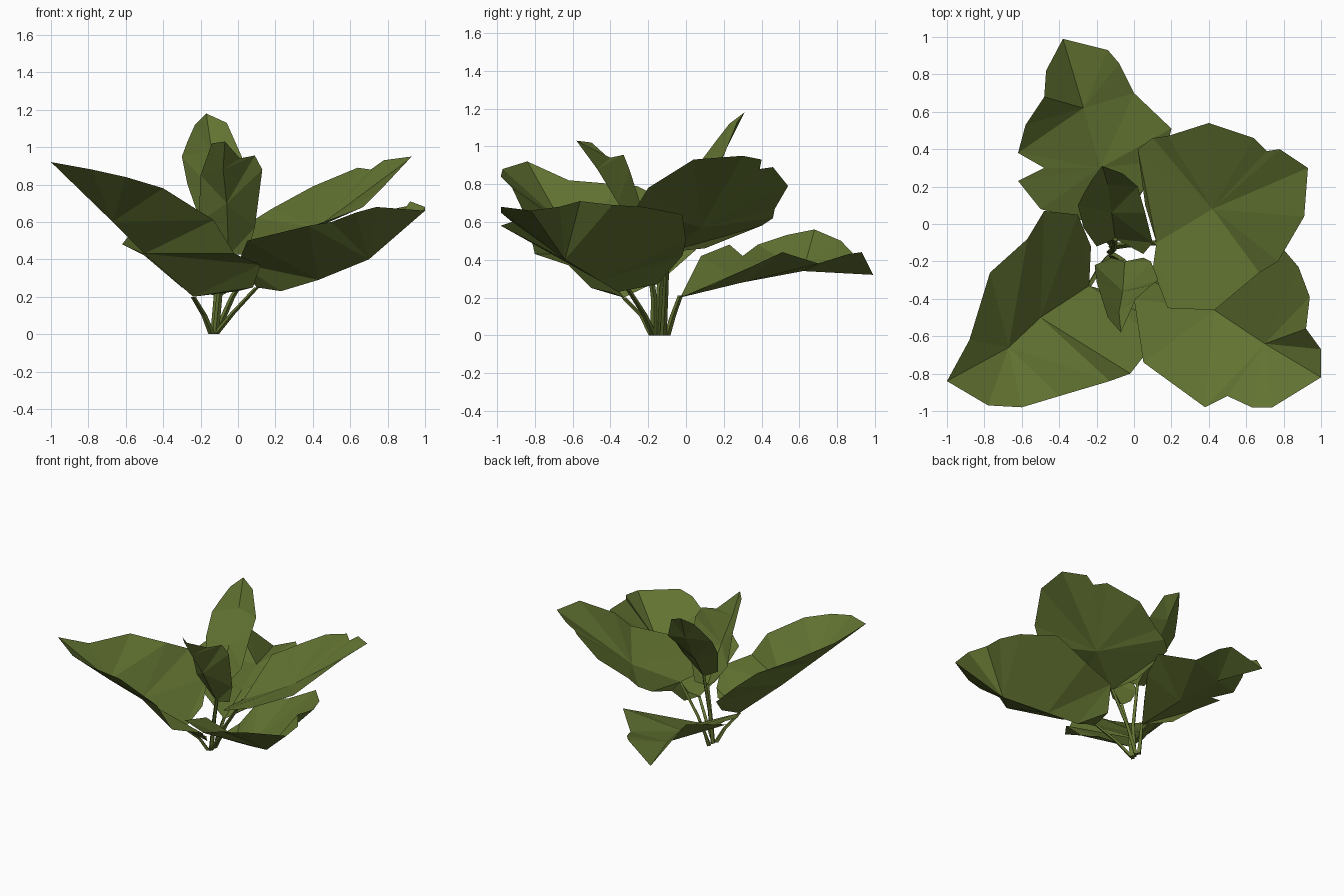
import bpy, bmesh
from mathutils import Vector

green = bpy.data.materials.new("olive leaf green")
green.diffuse_color = (0.122, 0.172, 0.031, 1)


def finish(bm, name):
    me = bpy.data.meshes.new(name)
    bm.to_mesh(me)
    bm.free()
    me.materials.append(green)
    ob = bpy.data.objects.new(name, me)
    bpy.context.collection.objects.link(ob)


def fractions(vs):
    d = [0.0]
    for a, b in zip(vs, vs[1:]):
        d.append(d[-1] + (a.co - b.co).length)
    return [x / d[-1] for x in d]


def blade_half(bm, rib, edge, flip):
    # zip triangles between the midrib and one margin of the blade
    edge = [rib[0]] + edge + [rib[-1]]
    fr, fe = fractions(rib), fractions(edge)
    i = j = 0
    while i < len(rib) - 1 or j < len(edge) - 1:
        step_rib = j == len(edge) - 1 or (i < len(rib) - 1 and fr[i + 1] < fe[j + 1])
        if step_rib:
            tri = (rib[i], rib[i + 1], edge[j])
            i += 1
        else:
            tri = (rib[i], edge[j + 1], edge[j])
            j += 1
        if len(set(tri)) == 3:
            bm.faces.new(tri[::-1] if flip else tri)


def leaf(name, rib, left, right):
    bm = bmesh.new()
    r, a, b = [[bm.verts.new(p) for p in pts] for pts in (rib, left, right)]
    blade_half(bm, r, a, False)
    blade_half(bm, r, b, True)
    finish(bm, name)


def stem(name, pts, radius=0.018):
    # four-sided tapering stalk
    bm = bmesh.new()
    rings = []
    for k, p in enumerate(pts):
        p = Vector(p)
        s = radius * (1 - 0.25 * k / (len(pts) - 1))
        rings.append([bm.verts.new(p + Vector(o) * s)
                      for o in ((1, 0, 0), (0, 1, 0), (-1, 0, 0), (0, -1, 0))])
    for a, b in zip(rings, rings[1:]):
        for k in range(4):
            m = (k + 1) % 4
            bm.faces.new((a[k], a[m], b[m], b[k]))
    bm.faces.new(rings[0][::-1])
    bm.faces.new(rings[-1])
    finish(bm, name)


# broad outer leaves: midrib, left margin, right margin
leaf("front_left_leaf",
     [(-.24, -.33, .2), (-.5, -.5, .43), (-.67, -.66, .6), (-1, -.84, .92)],
     [(-.23, -.12, .3), (-.3, .05, .45), (-.48, .07, .62), (-.57, -.08, .7),
      (-.77, -.26, .79), (-.88, -.62, .82)],
     [(0, -.4, .23), (.08, -.5, .25), (.12, -.62, .37), (-.02, -.8, .43), (-.13, -.84, .61),
      (-.4, -.92, .78), (-.6, -.98, .84), (-.78, -.97, .88)])

leaf("front_right_leaf",
     [(.1, -.31, .25), (.23, -.36, .23), (.43, -.46, .29), (.7, -.64, .4), (1, -.82, .66)],
     [(.12, -.15, .27), (.2, -.02, .42), (.45, 0, .5), (.7, -.02, .64),
      (.88, -.23, .68), (.94, -.39, .69), (.92, -.56, .71), (1, -.67, .68)],
     [(.0, -.4, .38), (.05, -.74, .5), (.38, -.98, .58), (.5, -.92, .6),
      (.63, -.98, .65), (.74, -.98, .68)])

leaf("back_right_leaf",
     [(.12, -.1, .44), (.42, .08, .57), (.93, .3, .95)],
     [(.06, .1, .46), (.02, .4, .58), (.1, .46, .62), (.18, .47, .67), (.4, .54, .79),
      (.64, .46, .89), (.71, .39, .88), (.78, .4, .93)],
     [(.1, -.24, .44), (.18, -.45, .5), (.43, -.46, .59), (.67, -.26, .68),
      (.77, -.2, .78), (.91, .04, .93)])

leaf("back_left_leaf",
     [(-.1, -.03, .2), (-.18, .3, .28), (-.27, .62, .34), (-.38, .99, .32)],
     [(-.3, .08, .25), (-.5, .08, .42), (-.62, .23, .48), (-.48, .3, .42), (-.62, .38, .48),
      (-.58, .53, .53), (-.48, .68, .56), (-.47, .82, .5)],
     [(.03, .15, .27), (.16, .34, .36), (.2, .51, .44), (0, .7, .38),
      (-.08, .86, .43), (-.14, .93, .44)])

# young upright leaves in the middle
leaf("upright_back_leaf",
     [(-.1, -.08, .55), (-.12, .06, .75), (-.14, .21, .98), (-.17, .31, 1.18)],
     [(-.2, -.12, .6), (-.27, -.02, .8), (-.3, .1, .95), (-.27, .16, 1.03), (-.23, .23, 1.12)],
     [(.05, -.16, .6), (.1, -.1, .68), (.06, .06, .85), (.02, .2, .95), (-.06, .27, 1.13)])

leaf("upright_front_leaf",
     [(-.05, -.2, .42), (-.06, -.36, .7), (-.08, -.47, .88), (-.07, -.58, 1.03)],
     [(-.12, -.18, .47), (-.21, -.22, .6), (-.2, -.31, .85), (-.14, -.5, 1.02)],
     [(.05, -.18, .43), (.09, -.2, .57), (.13, -.3, .88), (.09, -.33, .955), (.01, -.4, .94)])

# stalks rising from the base
stem("front_left_stem", [(-.14, -.18, 0), (-.18, -.23, .1), (-.24, -.33, .2)])
stem("front_right_stem", [(-.12, -.17, 0), (-.03, -.22, .11), (.1, -.31, .25)])
stem("back_right_stem", [(-.12, -.12, 0), (-.03, -.11, .2), (.12, -.1, .44)])
stem("back_left_stem", [(-.13, -.1, 0), (-.12, -.07, .1), (-.1, -.03, .21)])
stem("upright_back_stem", [(-.13, -.15, 0), (-.11, -.14, .25), (-.1, -.08, .56)])
stem("upright_front_stem", [(-.12, -.17, 0), (-.1, -.17, .2), (-.05, -.2, .43)])
